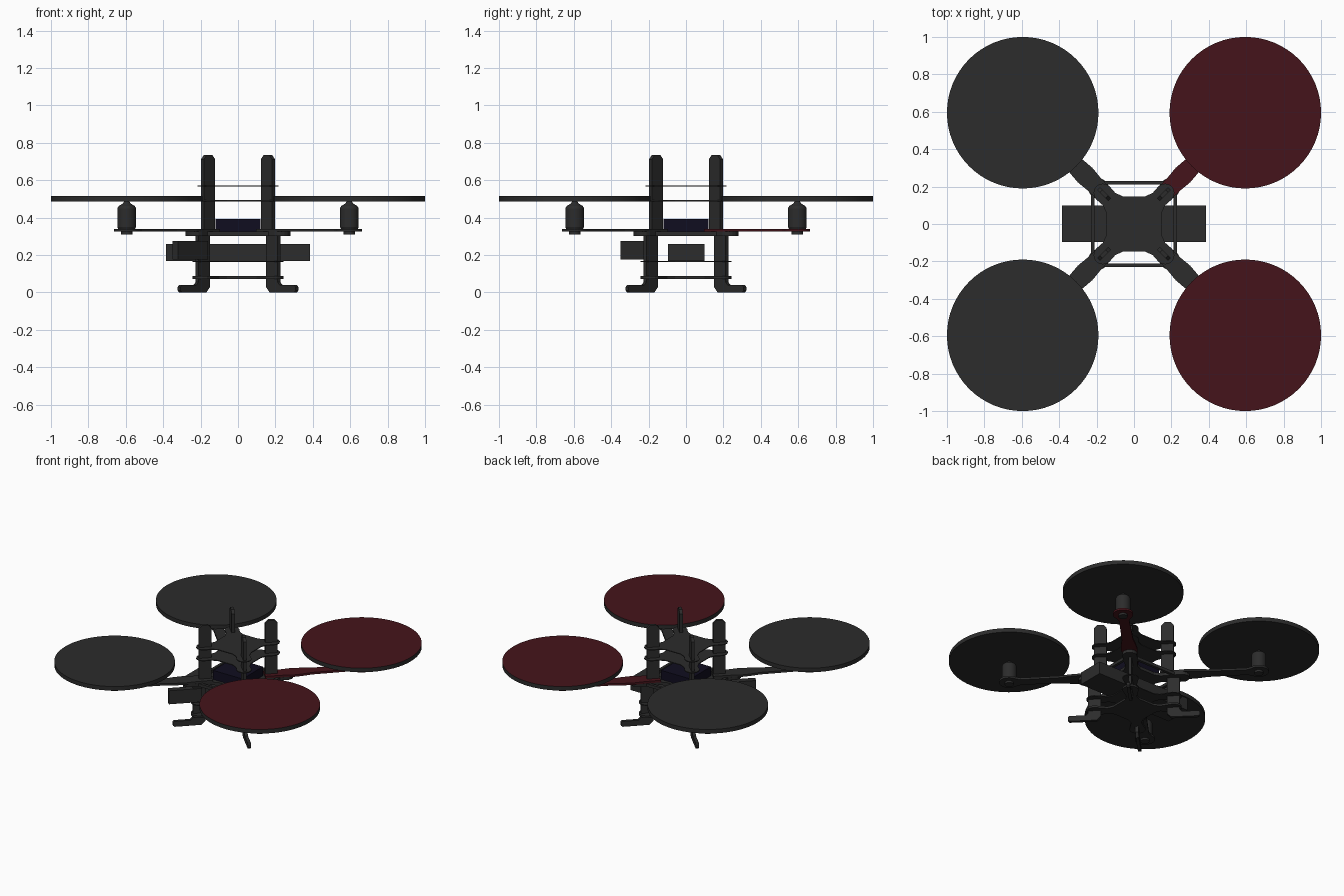
import bpy, bmesh, math
from mathutils import Matrix

if "Cube" in bpy.data.objects:
    bpy.data.objects.remove(bpy.data.objects["Cube"])


def material(name, rgb):
    m = bpy.data.materials.new(name)
    m.diffuse_color = (*rgb, 1)
    m.use_nodes = True
    m.node_tree.nodes["Principled BSDF"].inputs["Base Color"].default_value = m.diffuse_color
    return m


DARK = material("dark_grey", (0.025, 0.025, 0.025))
RED = material("dark_red", (0.06, 0.007, 0.011))
NAVY = material("dark_navy", (0.005, 0.004, 0.014))


def finish(name, bm, mats, matrix=Matrix()):
    bmesh.ops.recalc_face_normals(bm, faces=bm.faces)
    me = bpy.data.meshes.new(name)
    bm.to_mesh(me)
    bm.free()
    ob = bpy.data.objects.new(name, me)
    bpy.context.collection.objects.link(ob)
    for m in mats:
        me.materials.append(m)
    ob.matrix_world = matrix
    return ob


def prism(name, pts, z0, z1, mat=DARK, matrix=Matrix()):
    """Extrude a flat outline from z0 to z1."""
    bm = bmesh.new()
    f = bm.faces.new([bm.verts.new((x, y, z0)) for x, y in pts])
    ext = bmesh.ops.extrude_face_region(bm, geom=[f])["geom"]
    bmesh.ops.translate(bm, vec=(0, 0, z1 - z0),
                        verts=[v for v in ext if isinstance(v, bmesh.types.BMVert)])
    return finish(name, bm, [mat], matrix)


def box(name, x0, x1, y0, y1, z0, z1, mat=DARK, matrix=Matrix()):
    return prism(name, [(x0, y0), (x1, y0), (x1, y1), (x0, y1)], z0, z1, mat, matrix)


def lathe(name, profile, n, matrix):
    bm = bmesh.new()
    rings = [[bm.verts.new((r * math.cos(math.tau * i / n), r * math.sin(math.tau * i / n), z))
              for i in range(n)] for r, z in profile]
    for a, b in zip(rings, rings[1:]):
        for i in range(n):
            bm.faces.new((a[i], a[(i + 1) % n], b[(i + 1) % n], b[i]))
    bm.faces.new(rings[0])
    bm.faces.new(rings[-1])
    return finish(name, bm, [DARK], matrix)


def cross_plate(name, centre, w, mid, z0, z1):
    """X-shaped plate: rounded corner lobes joined by concave sides."""
    pts = []
    for q in range(4):
        quarter = []
        for dx in (-0.06, 0.06):
            quarter.append((mid, dx))
        quarter.append((mid + 0.018, 0.1))
        for i in range(9):
            a = math.radians(-45 + 180 * i / 8)
            quarter.append((centre + w * math.cos(a), centre + w * math.sin(a)))
        quarter.append((0.1, mid + 0.018))
        c, s = [(1, 0), (0, 1), (-1, 0), (0, -1)][q]
        pts += [(x * c - y * s, x * s + y * c) for x, y in quarter]
    prism(name, pts, z0, z1)


# Stacked frame plates
cross_plate("top_plate", 0.166, 0.050, 0.148, 0.567, 0.573)
cross_plate("upper_plate", 0.166, 0.050, 0.148, 0.487, 0.493)
cross_plate("main_plate", 0.230, 0.050, 0.140, 0.303, 0.325)
cross_plate("battery_plate", 0.188, 0.055, 0.130, 0.162, 0.168)
cross_plate("bottom_plate", 0.188, 0.055, 0.130, 0.073, 0.088)

# Thin bars linking the corners of the main plate
for q in range(4):
    box("frame_bar", -0.17, 0.17, 0.210, 0.230, 0.303, 0.325,
        matrix=Matrix.Rotation(q * math.pi / 2, 4, "Z"))

# Battery, electronics block and the camera on the front left corner
box("battery", -0.385, 0.385, -0.095, 0.10, 0.168, 0.26)
box("electronics_block", -0.12, 0.12, -0.12, 0.12, 0.325, 0.392, NAVY)
box("camera", 0.25, 0.475, -0.022, 0.022, 0.175, 0.275,
    matrix=Matrix.Rotation(math.radians(225), 4, "Z"))

# Side profile of the combined leg and post, as radius and height
LEG = [(0.222, 0.03), (0.250, 0), (0.435, 0), (0.445, 0.01), (0.445, 0.03), (0.435, 0.04),
       (0.325, 0.04), (0.309, 0.056), (0.309, 0.31), (0.268, 0.31), (0.268, 0.712),
       (0.248, 0.735), (0.205, 0.735), (0.184, 0.712), (0.184, 0.31), (0.222, 0.31)]
# Half outline of an arm, as radius and half width
ARM = [(0.18, 0.045), (0.30, 0.048), (0.37, 0.055), (0.43, 0.050), (0.50, 0.038), (0.76, 0.034)]
R = 0.595 * math.sqrt(2)
tip = [(R + 0.068 * math.cos(a), 0.068 * math.sin(a))
       for a in [math.radians(-135 + 270 * i / 18) for i in range(19)]]
arm_outline = [(r, -w) for r, w in ARM] + tip + [(r, w) for r, w in reversed(ARM)]
MOTOR = [(0.030, 0.31), (0.030, 0.34), (0.045, 0.34), (0.05, 0.35), (0.05, 0.45),
         (0.043, 0.462), (0.022, 0.475), (0.012, 0.488)]

# Arm, leg, motor and rotor disc at each corner
for sx, sy in ((1, 1), (-1, 1), (-1, -1), (1, -1)):
    spin = Matrix.Rotation(math.atan2(sy, sx), 4, "Z")
    place = Matrix.Translation((0.595 * sx, 0.595 * sy, 0))
    side = ("back" if sy > 0 else "front") + ("_right" if sx > 0 else "_left")
    prism("arm_" + side, arm_outline, 0.325, 0.340,
          RED if (sx, sy) == (1, 1) else DARK, spin)
    prism("leg_" + side, LEG, -0.011, 0.011, DARK,
          spin @ Matrix.Rotation(math.pi / 2, 4, "X"))
    motor = lathe("motor_" + side, MOTOR, 32, place)
    disc = lathe("rotor_disc_" + side, [(0.405, 0.485), (0.405, 0.515)], 64, place)
    if sx > 0:  # right-hand discs have a red upper face
        disc.data.materials.append(RED)
        for p in disc.data.polygons:
            if p.normal.z > 0.9:
                p.material_index = 1
    # Smooth the round parts while keeping hard edges
    bpy.ops.object.select_all(action="DESELECT")
    for ob in (motor, disc):
        ob.select_set(True)
    bpy.context.view_layer.objects.active = disc
    bpy.ops.object.shade_smooth_by_angle(angle=math.radians(25))
